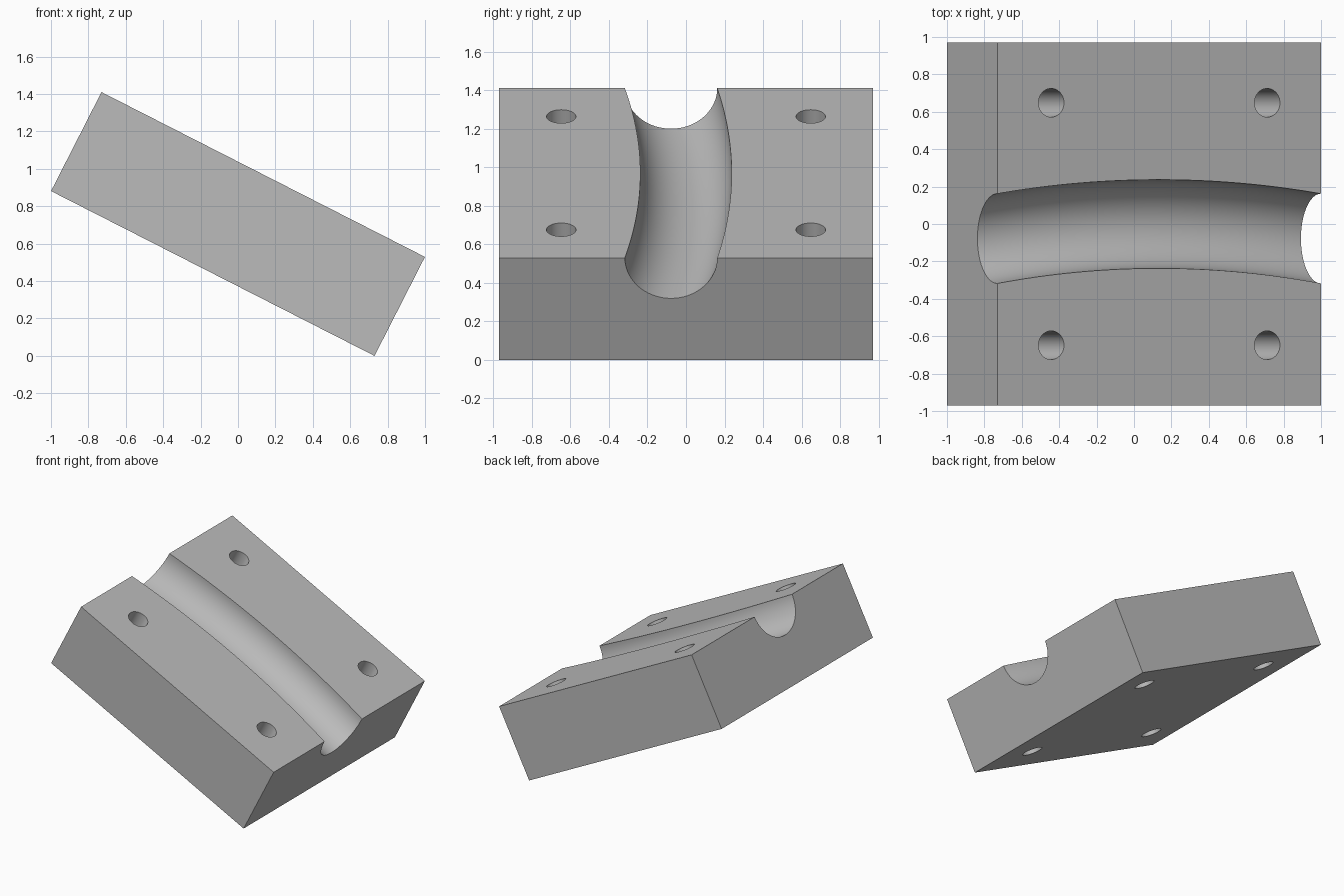
import bpy
import bmesh
from math import radians
from mathutils import Matrix, Vector

cube = bpy.data.objects.get("Cube")
if cube:
    bpy.data.objects.remove(cube, do_unlink=True)

SIDE, THICK, TILT = 1.941, 0.594, radians(27)
TOP = THICK / 2
GROOVE_R, BEND_R, SWEEP = 0.237, 6.11, 0.2
HOLE_R, HOLE_POS = 0.0765, 0.648

grey = bpy.data.materials.new("plain grey")
grey.use_nodes = True
colour = (0.5, 0.5, 0.5, 1)
grey.diffuse_color = colour
grey.node_tree.nodes["Principled BSDF"].inputs["Base Color"].default_value = colour


def make_object(name, bm):
    bmesh.ops.recalc_face_normals(bm, faces=bm.faces)
    mesh = bpy.data.meshes.new(name)
    bm.to_mesh(mesh)
    bm.free()
    mesh.materials.append(grey)
    obj = bpy.data.objects.new(name, mesh)
    bpy.context.collection.objects.link(obj)
    return obj


# Square block
bm = bmesh.new()
bmesh.ops.create_cube(bm, size=1, matrix=Matrix.Diagonal((SIDE, SIDE, THICK, 1)))
block = make_object("grooved_block", bm)

# Groove cutter: a circle swept along a gentle arc at the top face
bm = bmesh.new()
centre = Vector((0, -BEND_R, TOP + 0.001))
start = (Matrix.Translation(centre) @ Matrix.Rotation(SWEEP, 4, "Z")
         @ Matrix.Translation((0, BEND_R, 0)) @ Matrix.Rotation(radians(90), 4, "Y"))
bmesh.ops.create_circle(bm, segments=72, radius=GROOVE_R, matrix=start)
bmesh.ops.spin(bm, geom=bm.verts[:] + bm.edges[:], cent=centre, axis=(0, 0, 1),
               angle=-2 * SWEEP, steps=48)
bmesh.ops.holes_fill(bm, edges=[e for e in bm.edges if e.is_boundary], sides=0)
groove = make_object("groove_cutter", bm)

# Bolt hole cutters, one in each corner
bm = bmesh.new()
for x in (-HOLE_POS, HOLE_POS):
    for y in (-HOLE_POS, HOLE_POS):
        bmesh.ops.create_cone(bm, cap_ends=True, segments=40, radius1=HOLE_R,
                              radius2=HOLE_R, depth=THICK * 2,
                              matrix=Matrix.Translation((x, y, 0)))
holes = make_object("bolt_hole_cutter", bm)

# Cut the block, then drop the cutters
bpy.context.view_layer.objects.active = block
for cutter in (groove, holes):
    cutter.hide_render = True
    mod = block.modifiers.new(cutter.name, "BOOLEAN")
    mod.operation = "DIFFERENCE"
    mod.solver = "EXACT"
    mod.object = cutter
    bpy.ops.object.modifier_apply(modifier=mod.name)
    bpy.data.objects.remove(cutter, do_unlink=True)

# Smooth the groove and holes, keeping the block edges sharp
for obj in bpy.context.selected_objects:
    obj.select_set(False)
block.select_set(True)
bpy.ops.object.shade_smooth_by_angle(angle=radians(30))

# Tilt the block so its lower edge rests on the ground
block.rotation_euler = (0, TILT, 0)
block.location = (0, 0, 0.705)
